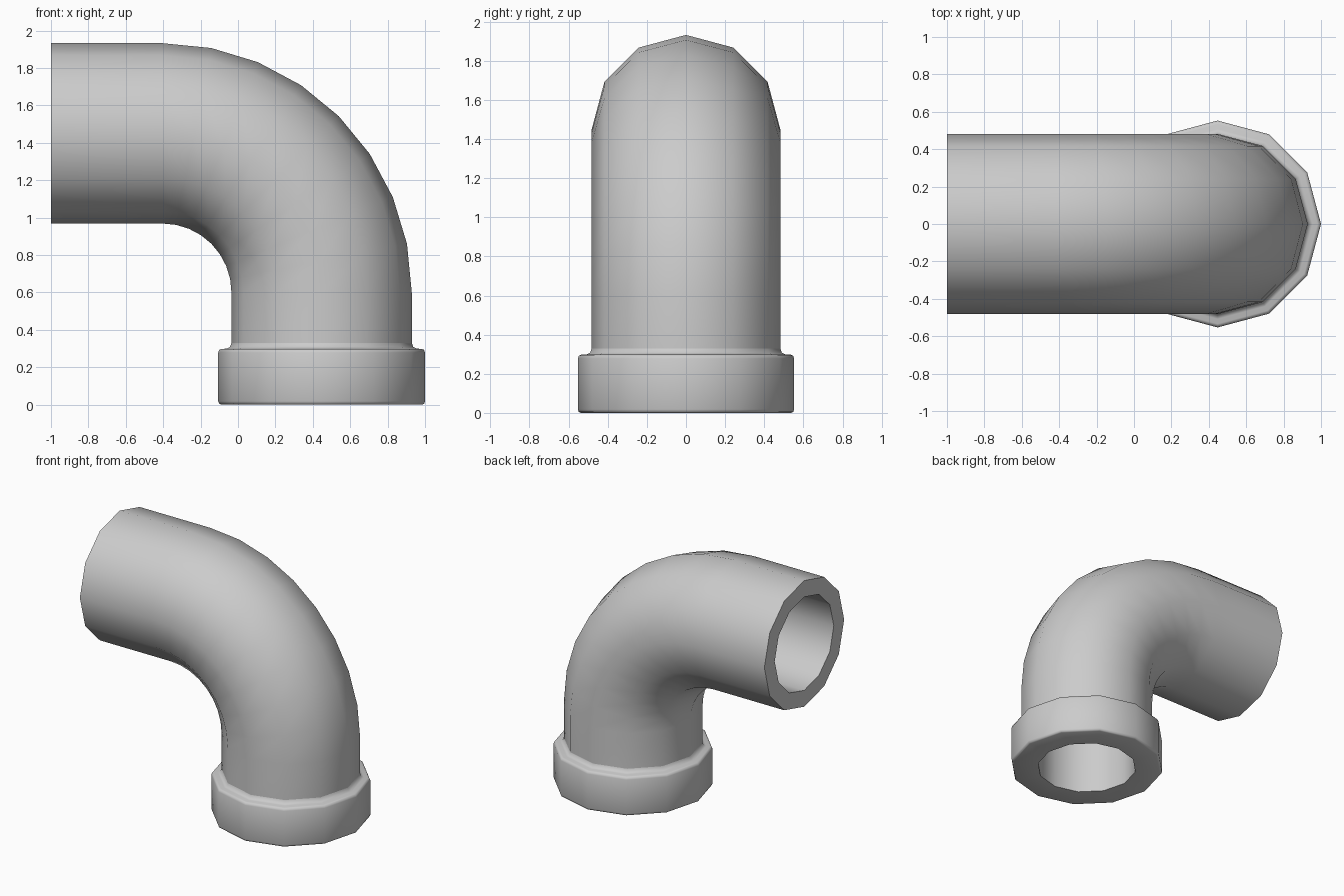
import bpy, bmesh, math
from mathutils import Vector, Matrix

cube = bpy.data.objects.get("Cube")
if cube:
    bpy.data.objects.remove(cube, do_unlink=True)

SIDES = 12
OUTER, INNER = 0.482, 0.357      # pipe radii
AXIS_X, AXIS_Z = 0.447, 1.45     # centre lines of the two straight legs
BEND = 0.85                      # bend radius of the centre line
STEPS = 8

grey = bpy.data.materials.new("pipe grey")
grey.use_nodes = True
colour = (0.6, 0.6, 0.6, 1)
grey.diffuse_color = colour
grey.node_tree.nodes["Principled BSDF"].inputs["Base Color"].default_value = colour


def ring(bm, centre, tilt, radius):
    """Circle of vertices; tilt 0 is level, tilt 90 degrees faces -x."""
    turn = Matrix.Rotation(-tilt, 3, 'Y')
    verts = []
    for i in range(SIDES):
        a = math.tau * i / SIDES
        p = Vector((radius * math.cos(a), radius * math.sin(a), 0))
        verts.append(bm.verts.new(Vector(centre) + turn @ p))
    return verts


def skin(name, stations, closed=False):
    """Bridge a run of rings, each given as (centre, tilt, radius)."""
    bm = bmesh.new()
    rings = [ring(bm, *s) for s in stations]
    pairs = list(zip(rings, rings[1:]))
    if closed:
        pairs.append((rings[-1], rings[0]))
    for a, b in pairs:
        for i in range(SIDES):
            j = (i + 1) % SIDES
            bm.faces.new((a[i], a[j], b[j], b[i]))
    mesh = bpy.data.meshes.new(name)
    bm.to_mesh(mesh)
    bm.free()
    mesh.materials.append(grey)
    obj = bpy.data.objects.new(name, mesh)
    bpy.context.collection.objects.link(obj)
    bpy.ops.object.select_all(action='DESELECT')
    obj.select_set(True)
    bpy.context.view_layer.objects.active = obj
    bpy.ops.object.shade_smooth_by_angle(angle=math.radians(50))
    return obj


def elbow_path(bottom, radius):
    """Stations from the lower leg, around the bend, to the open end."""
    path = [((AXIS_X, 0, bottom), 0, radius)]
    for k in range(STEPS + 1):
        t = math.pi / 2 * k / STEPS
        x = AXIS_X - BEND + BEND * math.cos(t)
        z = AXIS_Z - BEND + BEND * math.sin(t)
        path.append(((x, 0, z), t, radius))
    path.append(((-1, 0, AXIS_Z), math.pi / 2, radius))
    return path


# Hollow elbow: outer wall up to the open end, then the bore back down
skin("elbow_pipe", elbow_path(0.33, OUTER) + elbow_path(0, INNER)[::-1])

# Collar: rounded band with a small fillet against the pipe
profile = [(INNER, 0), (0.537, 0), (0.548, 0.005), (0.553, 0.018),
           (0.553, 0.278), (0.547, 0.293), (0.534, 0.298),
           (0.508, 0.299), (0.490, 0.308), (OUTER, 0.33)]
skin("collar", [((AXIS_X, 0, z), 0, r) for r, z in profile])
